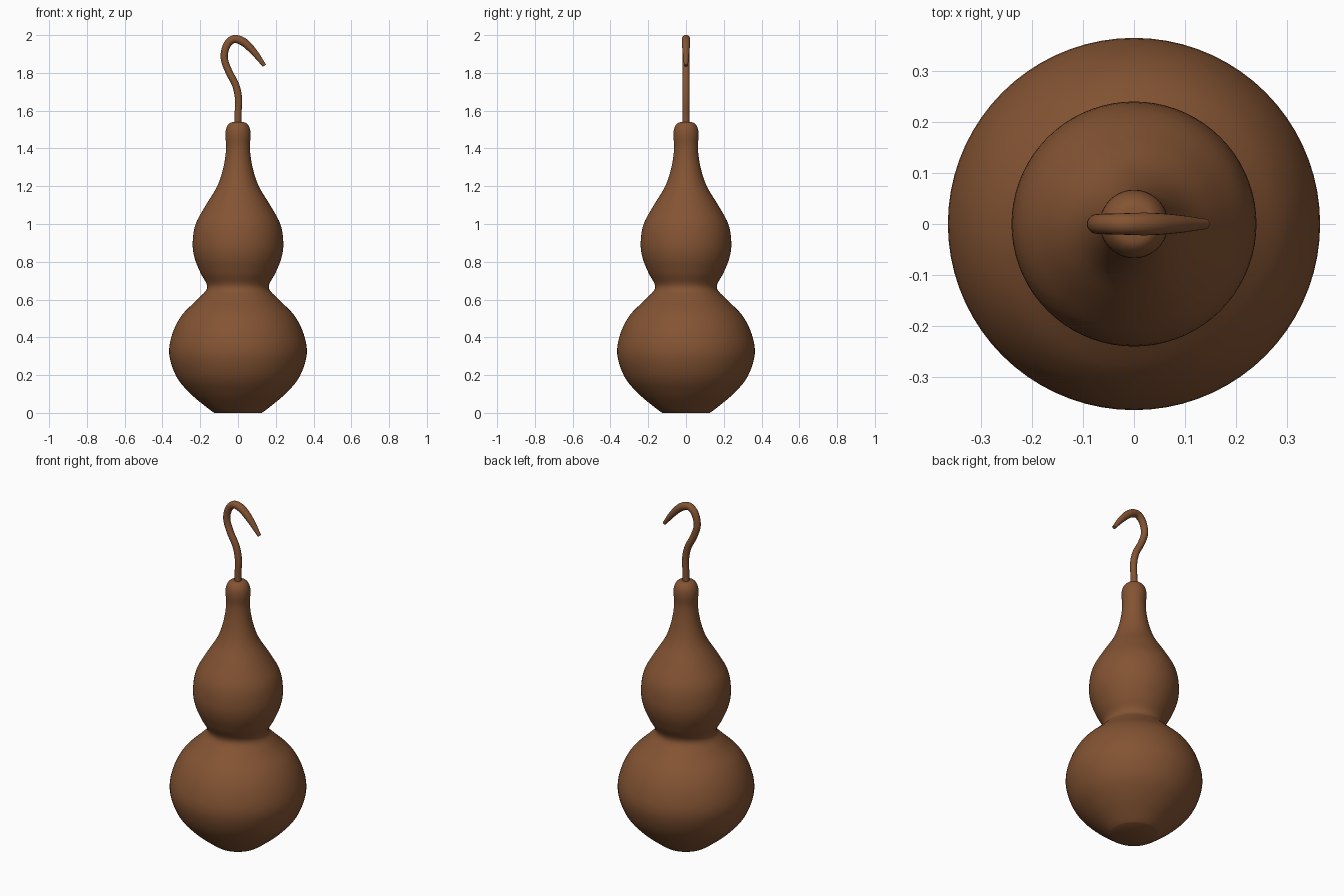
import bpy, bmesh, math
from mathutils import Vector

if "Cube" in bpy.data.objects:
    bpy.data.objects.remove(bpy.data.objects["Cube"])

brown = bpy.data.materials.new("gourd brown")
brown.diffuse_color = (0.23, 0.088, 0.033, 1)
brown.use_nodes = True
brown.node_tree.nodes["Principled BSDF"].inputs["Base Color"].default_value = brown.diffuse_color


def smooth_path(pts, steps):
    """Catmull-Rom interpolation through points of any dimension."""
    pts = [Vector(p) for p in pts]
    ext = [2 * pts[0] - pts[1]] + pts + [2 * pts[-1] - pts[-2]]
    out = []
    for i in range(1, len(ext) - 2):
        a, b, c, d = ext[i - 1:i + 3]
        for s in range(steps):
            t = s / steps
            out.append(0.5 * (2 * b + (c - a) * t + (2 * a - 5 * b + 4 * c - d) * t * t
                              + (3 * b - a - 3 * c + d) * t ** 3))
    return out + [pts[-1]]


def skin(name, rings):
    """Join rings of points into a closed, smooth tube."""
    bm = bmesh.new()
    loops = [[bm.verts.new(p) for p in ring] for ring in rings]
    n = len(loops[0])
    for lo, hi in zip(loops, loops[1:]):
        for j in range(n):
            k = (j + 1) % n
            bm.faces.new((lo[j], lo[k], hi[k], hi[j]))
    bm.faces.new(loops[0][::-1])
    bm.faces.new(loops[-1])
    bmesh.ops.recalc_face_normals(bm, faces=bm.faces)
    me = bpy.data.meshes.new(name)
    bm.to_mesh(me)
    bm.free()
    me.materials.append(brown)
    ob = bpy.data.objects.new(name, me)
    bpy.context.collection.objects.link(ob)
    bpy.ops.object.select_all(action='DESELECT')
    ob.select_set(True)
    bpy.context.view_layer.objects.active = ob
    bpy.ops.object.shade_smooth_by_angle(angle=math.radians(40))
    return ob


# gourd body: (radius, height) profile turned about z
lower = [(0.125, 0), (0.16, 0.025), (0.25, 0.1), (0.325, 0.19), (0.364, 0.31),
         (0.347, 0.42), (0.295, 0.52), (0.21, 0.605), (0.163, 0.665)]
upper = [(0.163, 0.665), (0.198, 0.74), (0.23, 0.82), (0.24, 0.9), (0.224, 1.0),
         (0.17, 1.1), (0.11, 1.2), (0.077, 1.3), (0.063, 1.4), (0.067, 1.47),
         (0.061, 1.51), (0.043, 1.535), (0.015, 1.541)]
profile = smooth_path(lower + upper[1:], 5)
N = 72
angles = [2 * math.pi * j / N for j in range(N)]
skin("gourd_body", [[(p[0] * math.cos(a), p[0] * math.sin(a), p[1]) for a in angles]
                    for p in profile])

# hooked stem: (x, z, thickness) path in the xz plane
stem = [(0, 1.5, 0.018), (0.0, 1.58, 0.018), (0.003, 1.66, 0.019), (-0.012, 1.735, 0.019),
        (-0.05, 1.81, 0.019), (-0.073, 1.88, 0.019), (-0.06, 1.945, 0.020),
        (-0.022, 1.979, 0.021), (0.03, 1.963, 0.022), (0.085, 1.91, 0.018),
        (0.14, 1.838, 0.010)]
path = smooth_path(stem, 6)
rings = []
for i, p in enumerate(path):
    d = path[min(i + 1, len(path) - 1)] - path[max(i - 1, 0)]
    t = Vector((d[0], 0, d[1])).normalized()
    side = Vector((t.z, 0, -t.x))
    c = Vector((p[0], 0, p[1]))
    rings.append([c + p[2] * (side * math.cos(a) + Vector((0, 1, 0)) * math.sin(a))
                  for a in [2 * math.pi * j / 20 for j in range(20)]])
skin("hooked_stem", rings)
